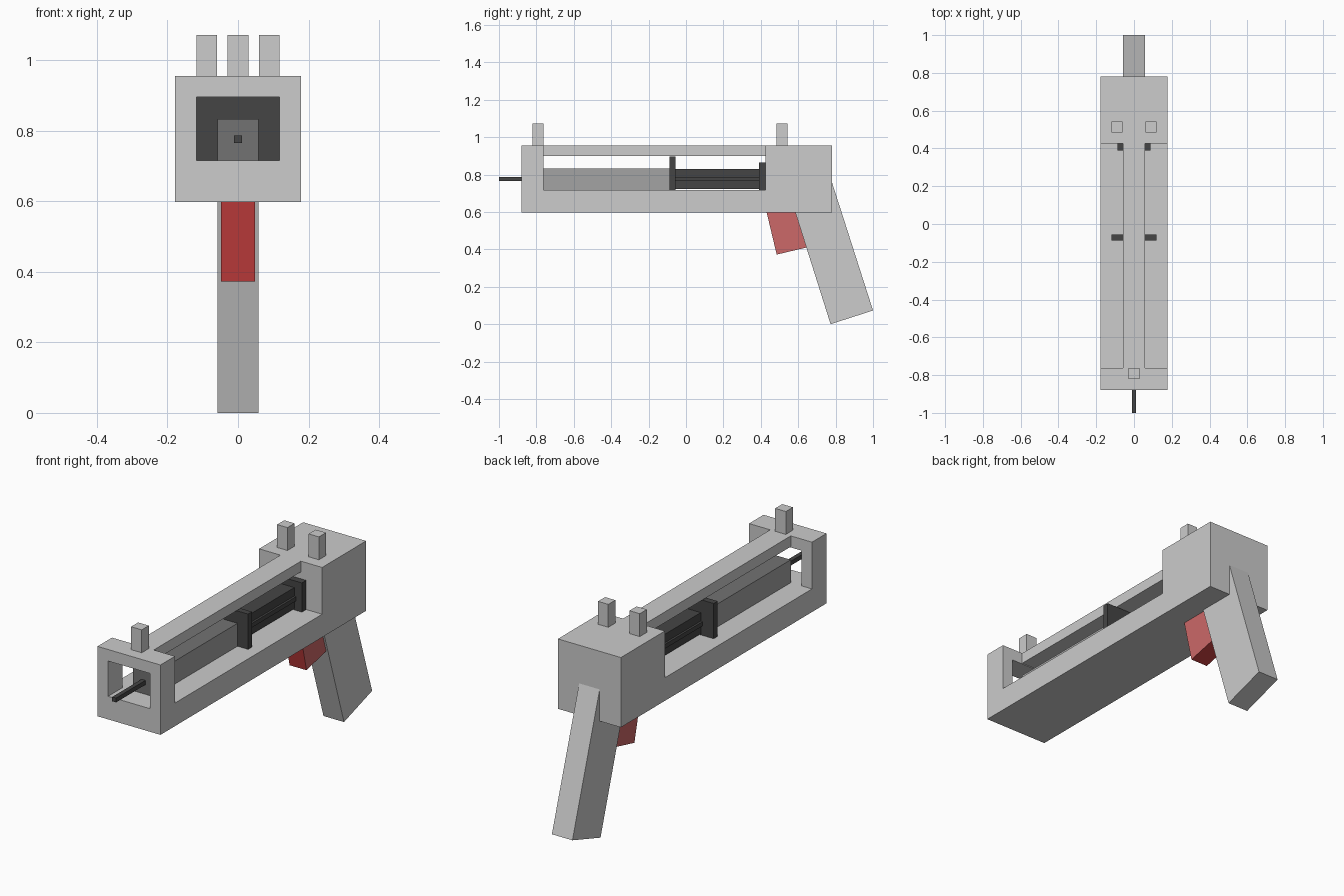
import bpy, bmesh

if "Cube" in bpy.data.objects:
    bpy.data.objects.remove(bpy.data.objects["Cube"])

def material(name, r, g, b):
    m = bpy.data.materials.new(name)
    lin = [((c / 255 + 0.055) / 1.055) ** 2.4 for c in (r, g, b)]
    m.diffuse_color = (*lin, 1)
    m.use_nodes = True
    m.node_tree.nodes["Principled BSDF"].inputs["Base Color"].default_value = m.diffuse_color
    return m

LIGHT = material("light grey", 204, 204, 204)
MID = material("mid grey", 163, 163, 163)
DEEP = material("deep grey", 114, 114, 114)
DARK = material("dark grey", 69, 69, 69)
ROSE = material("rose red", 204, 104, 104)
RED = material("red", 204, 64, 64)

def prism(name, profile, x0, x1, mat, end_mat=None):
    """Extrude a (y, z) profile from x0 to x1; end_mat colours faces not facing sideways."""
    bm = bmesh.new()
    face = bm.faces.new([bm.verts.new((x0, y, z)) for y, z in profile])
    ext = bmesh.ops.extrude_face_region(bm, geom=[face])
    moved = [v for v in ext["geom"] if isinstance(v, bmesh.types.BMVert)]
    bmesh.ops.translate(bm, verts=moved, vec=(x1 - x0, 0, 0))
    bmesh.ops.recalc_face_normals(bm, faces=bm.faces)
    me = bpy.data.meshes.new(name)
    me.materials.append(mat)
    if end_mat:
        me.materials.append(end_mat)
        for f in bm.faces:
            f.material_index = 0 if abs(f.normal.x) > 0.5 else 1
    bm.to_mesh(me)
    bm.free()
    ob = bpy.data.objects.new(name, me)
    bpy.context.collection.objects.link(ob)
    return ob

def box(name, x, y, z, mat, end_mat=None):
    profile = [(y[0], z[0]), (y[1], z[0]), (y[1], z[1]), (y[0], z[1])]
    return prism(name, profile, x[0], x[1], mat, end_mat)

def cut(target, x, y, z):
    cutter = box("cutter", x, y, z, LIGHT)
    cutter.hide_render = True
    mod = target.modifiers.new("cut", 'BOOLEAN')
    mod.operation, mod.solver, mod.object = 'DIFFERENCE', 'EXACT', cutter
    bpy.context.view_layer.objects.active = target
    bpy.ops.object.modifier_apply(modifier=mod.name)
    bpy.data.objects.remove(cutter)

# Frame: one block with side openings, a top rail and a front window
body = box("body", (-0.178, 0.178), (-0.88, 0.78), (0.598, 0.955), LIGHT)
cut(body, (-0.3, 0.3), (-0.763, 0.425), (0.716, 0.9))
for s in (-1, 1):
    cut(body, sorted((s * 0.058, s * 0.3)), (-0.763, 0.425), (0.716, 1.1))
cut(body, (-0.118, 0.118), (-1.0, -0.7), (0.716, 0.896))

# Sights
box("front_sight", (-0.03, 0.03), (-0.82, -0.763), (0.955, 1.072), LIGHT)
for side, s in (("left", -1), ("right", 1)):
    box(side + "_rear_sight", sorted((s * 0.06, s * 0.118)), (0.485, 0.542), (0.955, 1.072), LIGHT)

# Inner mechanism
box("slide_bar", (-0.058, 0.058), (-0.763, -0.085), (0.716, 0.833), MID, DEEP)
box("front_rod", (-0.011, 0.011), (-1.0, -0.763), (0.765, 0.787), DARK)
box("slide_plate", (-0.118, 0.118), (-0.087, -0.055), (0.716, 0.896), DARK)
box("plunger", (-0.045, 0.045), (-0.055, 0.39), (0.722, 0.83), DARK)
box("plunger_ridge", (-0.056, 0.056), (-0.055, 0.39), (0.765, 0.787), DARK)
box("rear_plate", (-0.088, 0.088), (0.39, 0.425), (0.716, 0.865), DARK)

# Grip and trigger
prism("grip", [(0.773, 0.0), (1.0, 0.073), (0.78, 0.76), (0.555, 0.69)], -0.058, 0.058, LIGHT)
prism("trigger", [(0.485, 0.372), (0.645, 0.41), (0.585, 0.67), (0.423, 0.632)], -0.048, 0.048, ROSE, RED)
